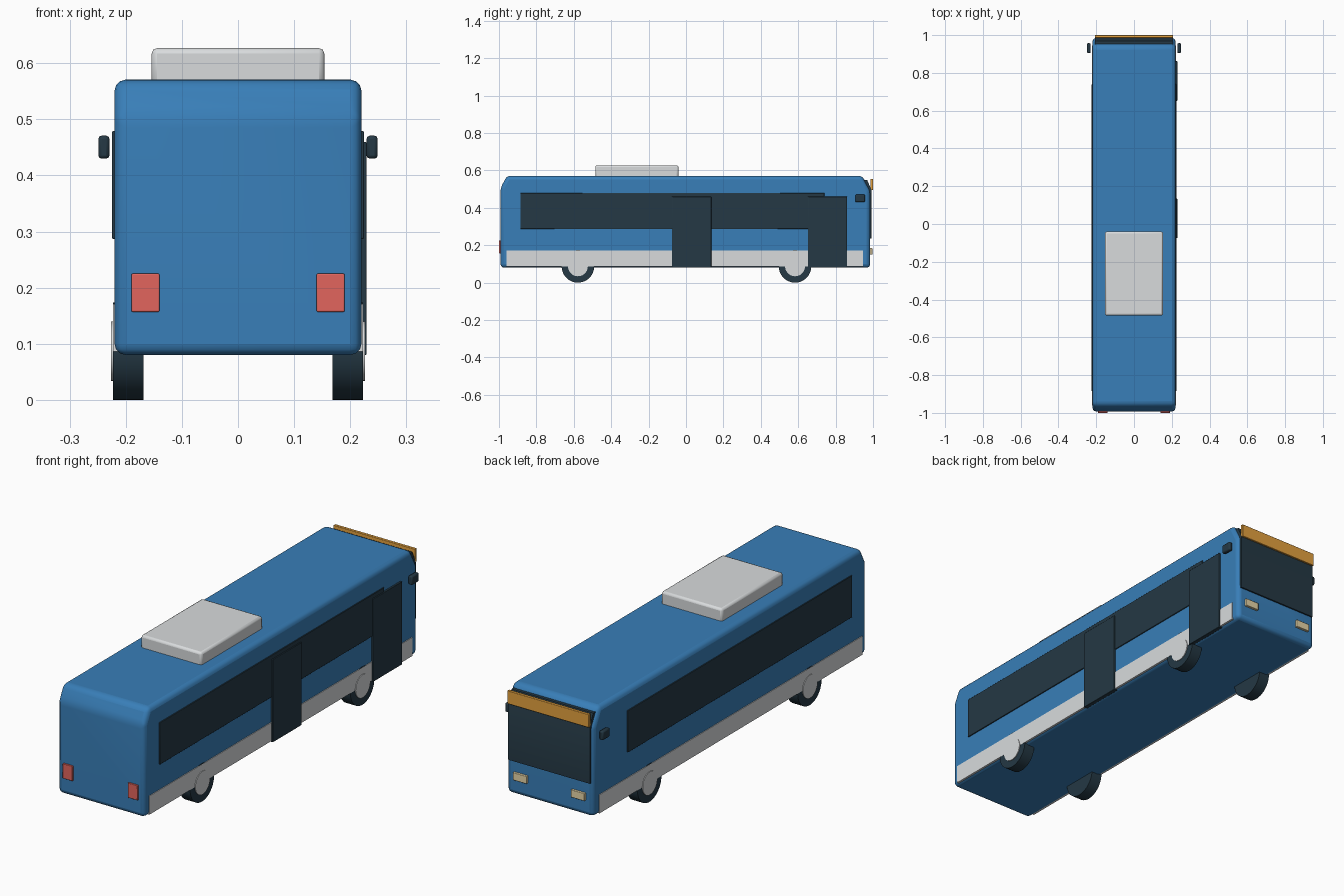
import bpy, bmesh, math
from mathutils import Matrix, Vector

cube = bpy.data.objects.get("Cube")
if cube:
    bpy.data.objects.remove(cube, do_unlink=True)


def material(name, r, g, b):
    m = bpy.data.materials.new(name)
    m.use_nodes = True
    m.diffuse_color = (r, g, b, 1)
    m.node_tree.nodes["Principled BSDF"].inputs["Base Color"].default_value = (r, g, b, 1)
    return m


BLUE = material("blue paint", 0.04, 0.21, 0.48)
GREY = material("light grey", 0.69, 0.71, 0.72)
DARK = material("dark glass and rubber", 0.018, 0.04, 0.058)
RED = material("red lamp", 0.76, 0.13, 0.11)
AMBER = material("amber sign", 0.78, 0.36, 0.05)
CREAM = material("cream lamp", 0.86, 0.72, 0.42)


def finish(bm, name, mat, bevel=0.0, segments=2):
    bmesh.ops.recalc_face_normals(bm, faces=bm.faces)
    mesh = bpy.data.meshes.new(name)
    bm.to_mesh(mesh)
    bm.free()
    mesh.materials.append(mat)
    ob = bpy.data.objects.new(name, mesh)
    bpy.context.collection.objects.link(ob)
    if bevel:
        mod = ob.modifiers.new("rounded edges", 'BEVEL')
        mod.width = bevel
        mod.segments = segments
        mod.limit_method = 'ANGLE'
        mod.angle_limit = math.radians(20)
    bpy.ops.object.select_all(action='DESELECT')
    ob.select_set(True)
    bpy.context.view_layer.objects.active = ob
    bpy.ops.object.shade_smooth_by_angle(angle=math.radians(35))
    return ob


def box(name, mat, x, y, z, bevel=0.0, segments=2):
    """Box given by its (min, max) range on each axis."""
    bm = bmesh.new()
    size = [r[1] - r[0] for r in (x, y, z)]
    mid = Vector([(r[0] + r[1]) / 2 for r in (x, y, z)])
    bmesh.ops.create_cube(bm, size=1, matrix=Matrix.Translation(mid) @ Matrix.Diagonal((*size, 1)))
    return finish(bm, name, mat, bevel, segments)


def side_profile(name, mat, points, half_width, bevel=0.0, segments=3):
    """Outline in (y, z) extruded across the width."""
    bm = bmesh.new()
    face = bm.faces.new([bm.verts.new((-half_width, y, z)) for y, z in points])
    out = bmesh.ops.extrude_face_region(bm, geom=[face])
    verts = [v for v in out["geom"] if isinstance(v, bmesh.types.BMVert)]
    bmesh.ops.translate(bm, verts=verts, vec=(2 * half_width, 0, 0))
    return finish(bm, name, mat, bevel, segments)


def disc(name, mat, x, y, z, radius):
    """Cylinder along x between the two x values."""
    bm = bmesh.new()
    place = Matrix.Translation(((x[0] + x[1]) / 2, y, z)) @ Matrix.Rotation(math.pi / 2, 4, 'Y')
    bmesh.ops.create_cone(bm, cap_ends=True, segments=40, radius1=radius, radius2=radius,
                          depth=abs(x[1] - x[0]), matrix=place)
    return finish(bm, name, mat)


def span(side, a, b):
    return tuple(sorted((side * a, side * b)))


# Body shell with sloped ends
side_profile("body", BLUE, [(-0.992, 0.08), (0.985, 0.08), (0.985, 0.49), (0.942, 0.571),
                            (-0.958, 0.571), (-0.992, 0.505)], 0.22, 0.02)

# Roof unit
box("roof_unit", GREY, (-0.154, 0.154), (-0.485, -0.04), (0.56, 0.627), 0.01)

# Windscreen, destination panel
side_profile("windscreen", DARK, [(0.95, 0.235), (0.992, 0.235), (0.992, 0.495),
                                  (0.968, 0.55), (0.95, 0.55)], 0.207)
box("destination_panel", AMBER, (-0.207, 0.207), (0.986, 1.0), (0.495, 0.555), 0.002)

# Parts on both sides
for side, label in ((1, "left"), (-1, "right")):
    box(f"{label}_side_window", DARK, span(side, 0.21, 0.2245), (-0.885, 0.74), (0.287, 0.479), 0.002)
    box(f"{label}_skirt", GREY, span(side, 0.21, 0.2232), (-0.96, 0.945), (0.086, 0.171))
    box(f"{label}_mirror", DARK, span(side, 0.229, 0.249), (0.905, 0.957), (0.43, 0.471), 0.006)
    box(f"{label}_tail_lamp", RED, span(side, 0.14, 0.19), (-1.0, -0.98), (0.157, 0.225), 0.002)
    box(f"{label}_headlamp", CREAM, span(side, 0.112, 0.182), (0.975, 0.996), (0.15, 0.185), 0.002)
    for y, end in ((0.583, "front"), (-0.578, "rear")):
        disc(f"{end}_{label}_tyre", DARK, span(side, 0.168, 0.2226), y, 0.087, 0.087)
        disc(f"{end}_{label}_hub", GREY, span(side, 0.2, 0.226), y, 0.087, 0.053)

# Passenger doors on one side
for name, y in (("middle_door", (-0.075, 0.135)), ("front_door", (0.652, 0.862))):
    box(name, DARK, (0.21, 0.229), y, (0.08, 0.46), 0.002)
